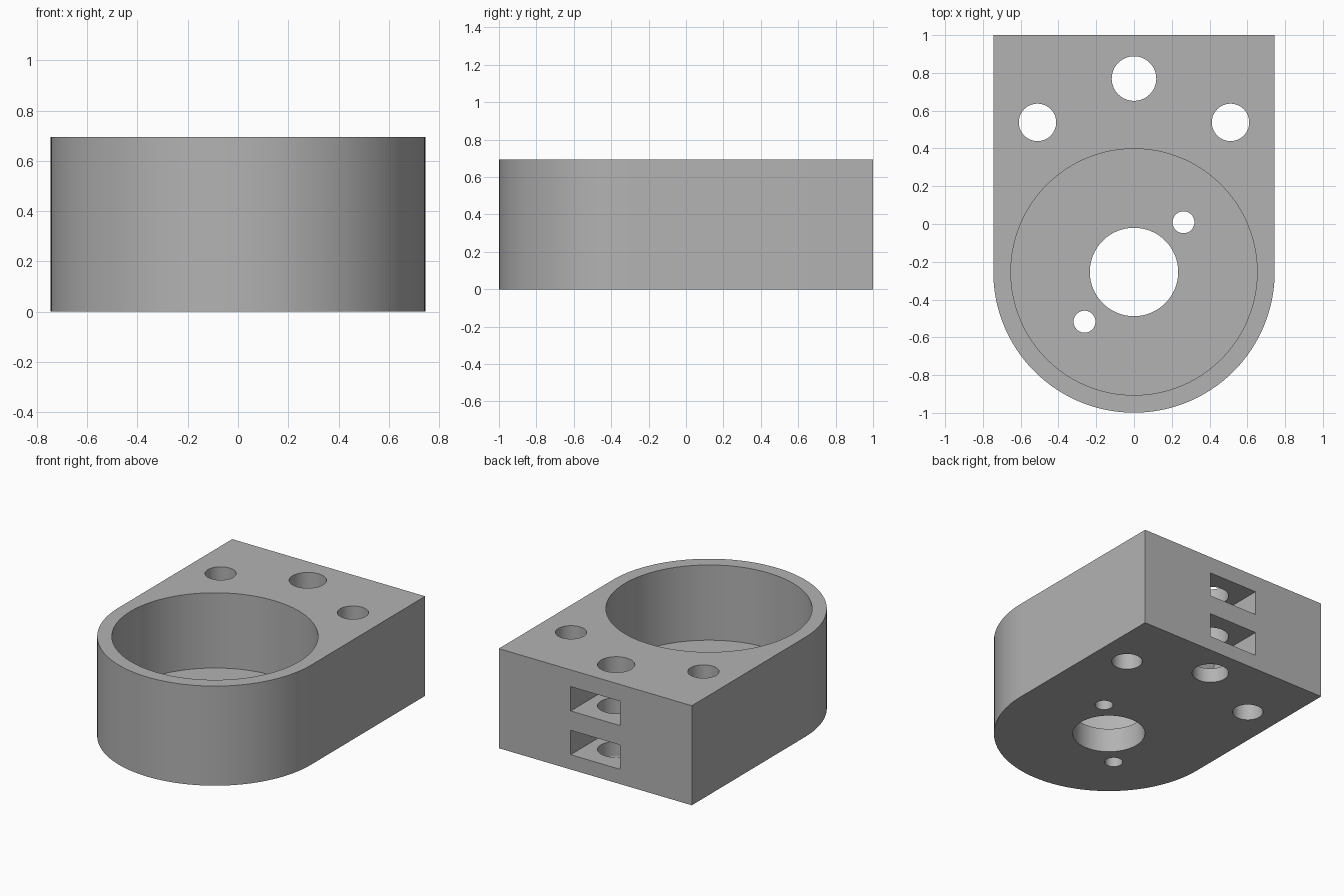
import bpy
import bmesh
from math import cos, sin, pi, radians

cube = bpy.data.objects.get("Cube")
if cube:
    bpy.data.objects.remove(cube, do_unlink=True)

HALF_W, HEIGHT = 0.745, 0.695
BORE_Y = -0.254
FLOOR_Z = 0.17

grey = bpy.data.materials.new("plain grey")
grey.use_nodes = True
colour = (0.45, 0.45, 0.45, 1)
grey.diffuse_color = colour
grey.node_tree.nodes["Principled BSDF"].inputs["Base Color"].default_value = colour


def prism(name, outline, z0, z1):
    """Extrude a flat outline from z0 to z1."""
    bm = bmesh.new()
    base = bm.faces.new([bm.verts.new((x, y, z0)) for x, y in outline])
    top = bmesh.ops.extrude_face_region(bm, geom=[base])["geom"]
    verts = [v for v in top if isinstance(v, bmesh.types.BMVert)]
    bmesh.ops.translate(bm, verts=verts, vec=(0, 0, z1 - z0))
    bmesh.ops.recalc_face_normals(bm, faces=bm.faces)
    mesh = bpy.data.meshes.new(name)
    bm.to_mesh(mesh)
    bm.free()
    mesh.materials.append(grey)
    obj = bpy.data.objects.new(name, mesh)
    bpy.context.collection.objects.link(obj)
    return obj


def arc(x, y, r, start, end, steps):
    return [(x + r * cos(start + (end - start) * i / steps),
             y + r * sin(start + (end - start) * i / steps)) for i in range(steps + 1)]


def cylinder(name, x, y, r, z0=-0.1, z1=HEIGHT + 0.1, steps=64):
    return prism(name, arc(x, y, r, 0, 2 * pi, steps)[:-1], z0, z1)


# Block with a rounded front and a square back
outline = arc(0, BORE_Y, HALF_W, pi, 2 * pi, 64) + [(HALF_W, 1), (-HALF_W, 1)]
body = prism("mount_body", outline, 0, HEIGHT)

# Large pocket, shaft hole and the two diagonal screw holes in its floor
cutters = [cylinder("pocket_cutter", 0, BORE_Y, 0.652, z0=FLOOR_Z, steps=128),
           cylinder("shaft_hole_cutter", 0, BORE_Y, 0.234)]
for side in (-1, 1):
    cutters.append(cylinder("screw_hole_cutter", 0.262 * side, BORE_Y + 0.263 * side, 0.058, steps=48))
    # Outer mounting holes
    cutters.append(cylinder("mounting_hole_cutter", 0.511 * side, 0.538, 0.099))

# Rear clamp hole with two nut slots open to the back
cutters.append(cylinder("clamp_hole_cutter", 0, 0.77, 0.118))
for z in (0.103, 0.408):
    slot = [(-0.19, 0.58), (0.19, 0.58), (0.19, 1.1), (-0.19, 1.1)]
    cutters.append(prism("nut_slot_cutter", slot, z, z + 0.17))

bpy.ops.object.select_all(action="DESELECT")
body.select_set(True)
bpy.context.view_layer.objects.active = body
for cutter in cutters:
    mod = body.modifiers.new("cut", "BOOLEAN")
    mod.operation = "DIFFERENCE"
    mod.solver = "EXACT"
    mod.object = cutter
    bpy.ops.object.modifier_apply(modifier=mod.name)
    bpy.data.objects.remove(cutter, do_unlink=True)

bpy.ops.object.shade_smooth_by_angle(angle=radians(30))
